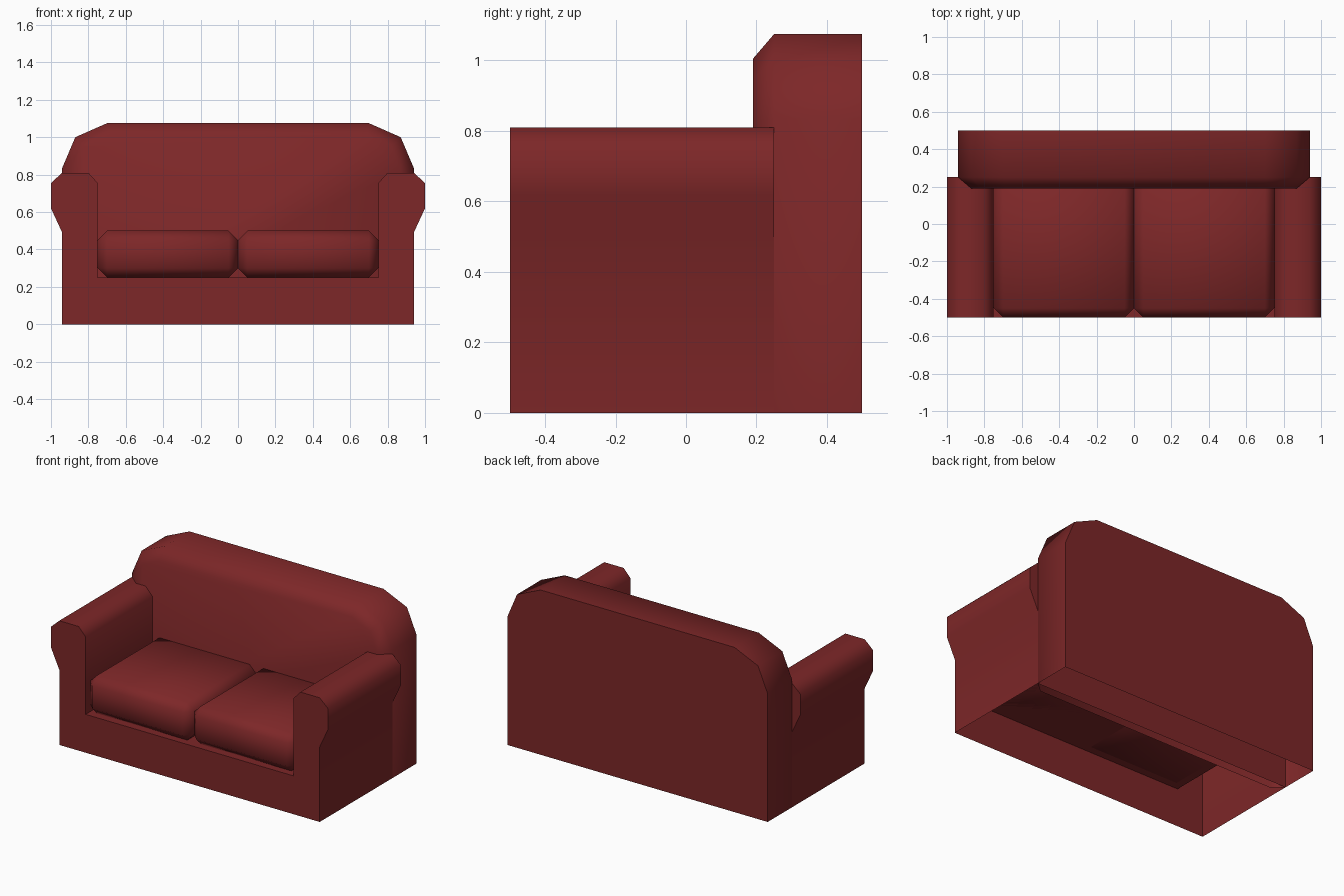
import bpy, bmesh
from math import radians

cube = bpy.data.objects.get("Cube")
if cube:
    bpy.data.objects.remove(cube, do_unlink=True)

red = bpy.data.materials.new("dark_red_fabric")
red.use_nodes = True
colour = (0.205, 0.020, 0.021, 1)
red.diffuse_color = colour
red.node_tree.nodes["Principled BSDF"].inputs["Base Color"].default_value = colour


def finish(bm, name, angle):
    """Turn a bmesh into a smooth shaded object."""
    bmesh.ops.recalc_face_normals(bm, faces=bm.faces)
    mesh = bpy.data.meshes.new(name)
    bm.to_mesh(mesh)
    bm.free()
    obj = bpy.data.objects.new(name, mesh)
    bpy.context.collection.objects.link(obj)
    mesh.materials.append(red)
    bpy.ops.object.select_all(action='DESELECT')
    obj.select_set(True)
    bpy.context.view_layer.objects.active = obj
    bpy.ops.object.shade_smooth_by_angle(angle=radians(angle))
    return obj


def mirrored(half):
    """Complete a right-hand outline with its left-hand half."""
    return half + [(-x, z) for x, z in reversed(half)]


def loft(name, sections, angle=60):
    """Skin (y, outline) sections, cap both ends and leave the floor open."""
    bm = bmesh.new()
    rings = [[bm.verts.new((x, y, z)) for x, z in outline] for y, outline in sections]
    for a, b in zip(rings, rings[1:]):
        for i in range(len(a) - 1):
            bm.faces.new((a[i], a[i + 1], b[i + 1], b[i]))
    bm.faces.new(rings[0])
    bm.faces.new(rings[-1])
    return finish(bm, name, angle)


# Base and rolled arms, one hollow U-shaped body
body = mirrored([(0.94, 0), (0.94, 0.49), (1, 0.62), (1, 0.755), (0.94, 0.81),
                 (0.80, 0.81), (0.75, 0.755), (0.75, 0.25)])
loft("base_and_arms", [(-0.5, body), (0.25, body)])

# Backrest with a chamfered front rim
outer = mirrored([(0.94, 0), (0.94, 0.835), (0.87, 1.0), (0.70, 1.075)])
inner = mirrored([(0.87, 0), (0.87, 0.82), (0.82, 0.95), (0.69, 1.005)])
loft("backrest", [(0.19, inner), (0.25, outer), (0.5, outer)])

# Two soft seat cushions
for side, name in ((1, "left_cushion"), (-1, "right_cushion")):
    bm = bmesh.new()
    bmesh.ops.create_cube(bm, size=1)
    bmesh.ops.scale(bm, vec=(0.75, 0.75, 0.25), verts=bm.verts)
    bmesh.ops.translate(bm, vec=(side * 0.375, -0.125, 0.375), verts=bm.verts)
    bmesh.ops.bevel(bm, geom=bm.edges[:], offset=0.05, segments=1, affect='EDGES')
    finish(bm, name, 80)
